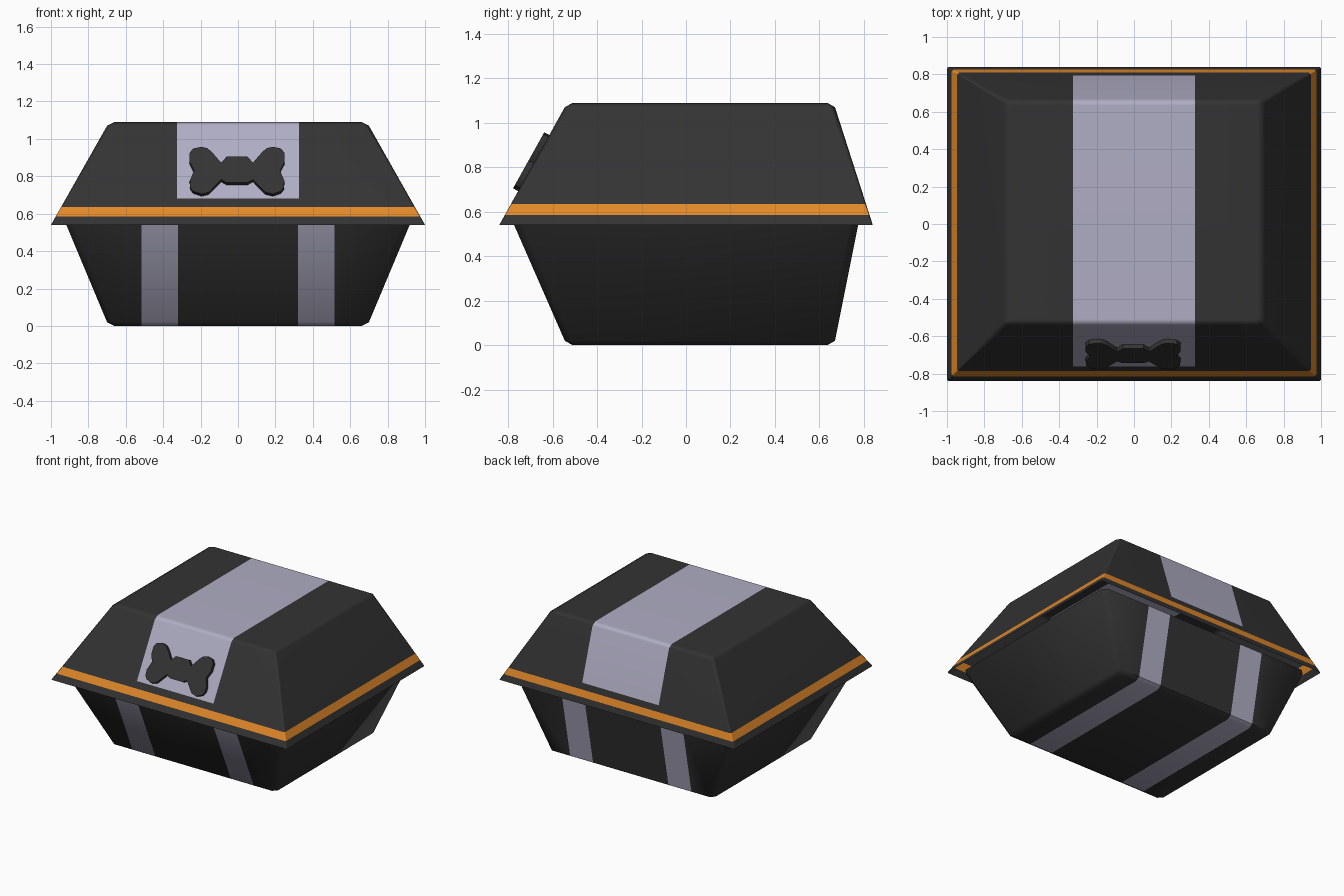
import bpy, bmesh
from mathutils import Vector

if "Cube" in bpy.data.objects:
    bpy.data.objects.remove(bpy.data.objects["Cube"])


def material(name, rgb):
    m = bpy.data.materials.new(name)
    m.diffuse_color = (*rgb, 1)
    m.use_nodes = True
    m.node_tree.nodes["Principled BSDF"].inputs["Base Color"].default_value = m.diffuse_color
    return m


CHARCOAL = material("charcoal", (0.033, 0.033, 0.033))
LILAC = material("lilac_grey", (0.43, 0.42, 0.55))
ORANGE = material("orange", (0.76, 0.25, 0.022))


def ring(bm, hx, y0, y1, z, c):
    """Rectangle with chamfered corners, eight vertices."""
    pts = [(-hx + c, y0), (hx - c, y0), (hx, y0 + c), (hx, y1 - c),
           (hx - c, y1), (-hx + c, y1), (-hx, y1 - c), (-hx, y0 + c)]
    return [bm.verts.new((x, y, z)) for x, y in pts]


def shell(name, sections, cuts, rule, mats):
    """Tapered open shell; the last section is capped, cuts split the faces for colouring."""
    bm = bmesh.new()
    rings = [ring(bm, *s) for s in sections]
    for a, b in zip(rings, rings[1:]):
        for i in range(8):
            j = (i + 1) % 8
            bm.faces.new((a[i], a[j], b[j], b[i]))
    bm.faces.new(rings[-1])
    if sections[-1][3] < sections[0][3]:
        bmesh.ops.reverse_faces(bm, faces=bm.faces[:])
    for axis, value in cuts:
        co, no = Vector((0, 0, 0)), Vector((0, 0, 0))
        co[axis], no[axis] = value, 1
        bmesh.ops.bisect_plane(bm, geom=bm.verts[:] + bm.edges[:] + bm.faces[:],
                               plane_co=co, plane_no=no)
    for f in bm.faces:
        f.material_index = rule(f.calc_center_median())
    return finish(name, bm, mats, 45)


def finish(name, bm, mats, angle):
    mesh = bpy.data.meshes.new(name)
    bm.to_mesh(mesh)
    bm.free()
    for m in mats:
        mesh.materials.append(m)
    ob = bpy.data.objects.new(name, mesh)
    bpy.context.collection.objects.link(ob)
    bpy.ops.object.select_all(action='DESELECT')
    ob.select_set(True)
    bpy.context.view_layer.objects.active = ob
    bpy.ops.object.shade_smooth_by_angle(angle=angle * 0.0174533)
    return ob


# Lid: flared shell with an orange band and a broad centre stripe
def lid_colour(c):
    if 0.585 < c.z < 0.635:
        return 2
    return 1 if abs(c.x) < 0.325 and c.z > 0.68 else 0


lid = shell("lid",
            [(1.0, -0.84, 0.84, 0.54, 0.008),
             (0.70, -0.545, 0.67, 1.07, 0.025),
             (0.66, -0.51, 0.635, 1.09, 0.015)],
            [(2, 0.585), (2, 0.635), (2, 0.68), (0, -0.325), (0, 0.325)],
            lid_colour, [CHARCOAL, LILAC, ORANGE])
weighted = lid.modifiers.new("even_shading", 'WEIGHTED_NORMAL')
weighted.keep_sharp = True

# Base: tapered tub with two narrow stripes wrapping underneath
shell("base",
      [(0.92, -0.775, 0.775, 0.545, 0.04),
       (0.70, -0.545, 0.67, 0.02, 0.03),
       (0.66, -0.51, 0.635, 0.0, 0.015)],
      [(0, s * x) for s in (-1, 1) for x in (0.32, 0.515)],
      lambda c: 1 if 0.32 < abs(c.x) < 0.515 else 0, [CHARCOAL, LILAC])

# Bone badge: mirrored outline lying on the sloped front of the lid
half = [(0.055, 0.905), (0.085, 0.872), (0.135, 0.93), (0.16, 0.95), (0.19, 0.957),
        (0.235, 0.948), (0.253, 0.925), (0.253, 0.875), (0.23, 0.83), (0.253, 0.775),
        (0.25, 0.74), (0.235, 0.72), (0.19, 0.705), (0.15, 0.715), (0.085, 0.782),
        (0.055, 0.765)]
outline = half + [(-x, z) for x, z in reversed(half)]
normal = Vector((0, -0.53, 0.295)).normalized()
bm = bmesh.new()
verts = [bm.verts.new((x - 0.005, -0.84 + (z - 0.552) * 0.557, z - 0.012)) for x, z in outline]
back = bm.faces.new(verts)
out = bmesh.ops.extrude_face_region(bm, geom=[back])
front = [v for v in out["geom"] if isinstance(v, bmesh.types.BMVert)]
bmesh.ops.translate(bm, verts=front, vec=normal * 0.026)
bmesh.ops.recalc_face_normals(bm, faces=bm.faces[:])
finish("bone_badge", bm, [CHARCOAL], 30)
